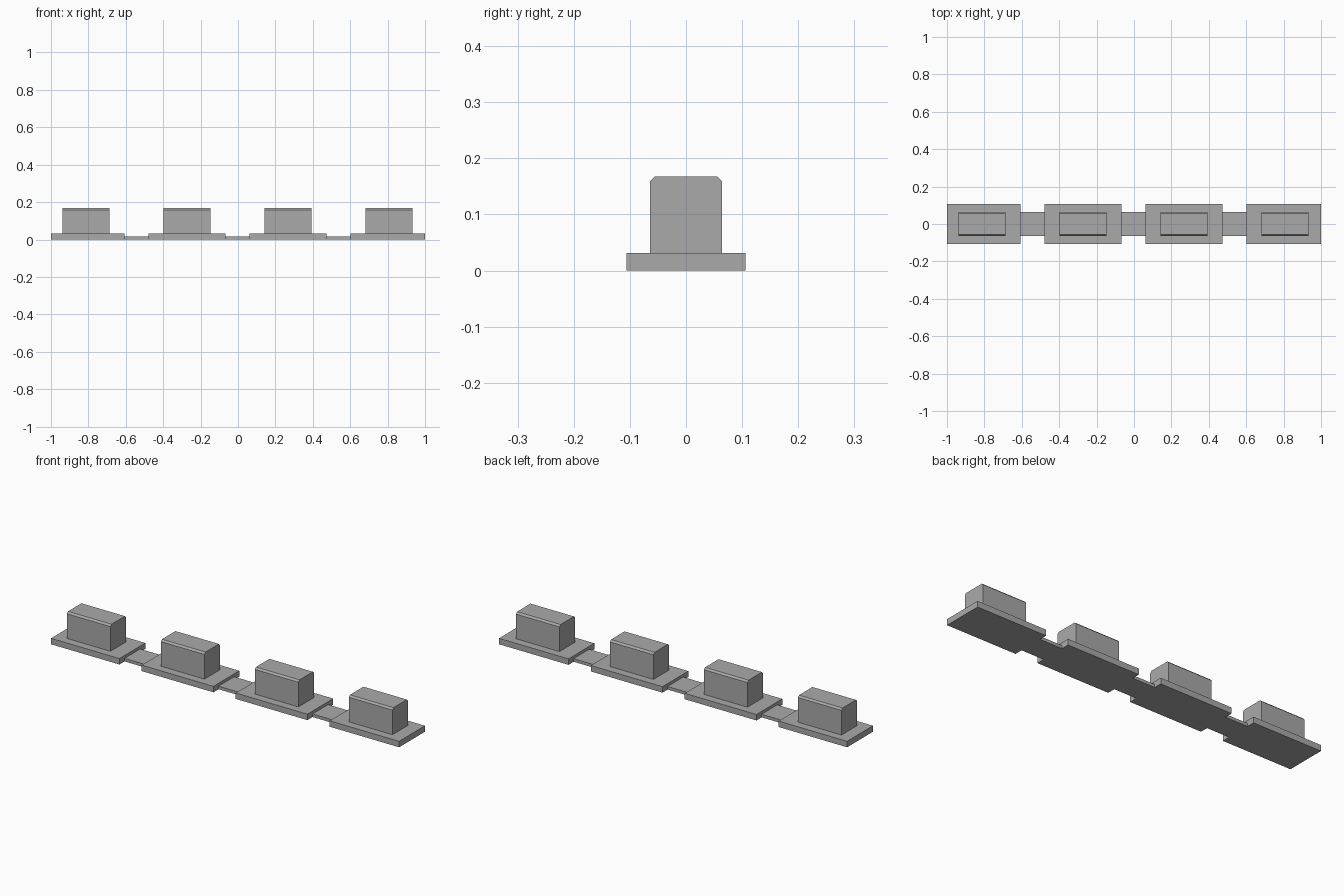
import bpy
import bmesh

cube = bpy.data.objects.get("Cube")
if cube:
    bpy.data.objects.remove(cube, do_unlink=True)

grey = bpy.data.materials.new("plain_grey")
grey.use_nodes = True
colour = (0.4, 0.4, 0.4, 1)
grey.diffuse_color = colour
grey.node_tree.nodes["Principled BSDF"].inputs["Base Color"].default_value = colour


def extrude_along_x(name, profile, x0, x1):
    """Sweep a closed (y, z) profile from x0 to x1."""
    bm = bmesh.new()
    face = bm.faces.new([bm.verts.new((x0, y, z)) for y, z in profile])
    swept = bmesh.ops.extrude_face_region(bm, geom=[face])["geom"]
    verts = [v for v in swept if isinstance(v, bmesh.types.BMVert)]
    bmesh.ops.translate(bm, verts=verts, vec=(x1 - x0, 0, 0))
    bmesh.ops.recalc_face_normals(bm, faces=bm.faces)
    mesh = bpy.data.meshes.new(name)
    bm.to_mesh(mesh)
    bm.free()
    mesh.materials.append(grey)
    obj = bpy.data.objects.new(name, mesh)
    bpy.context.collection.objects.link(obj)


def rectangle(half_width, z0, z1):
    return [(-half_width, z0), (half_width, z0), (half_width, z1), (-half_width, z1)]


PITCH, FIRST = 0.54, -0.813
PLATE_HALF, BLOCK_HALF = 0.206, 0.125
PLATE_TOP, BLOCK_TOP, LINK_TOP = 0.031, 0.168, 0.016
NARROW, WIDE, CHAMFER = 0.064, 0.106, 0.009

# Block section with chamfered long top edges
block_profile = [
    (-NARROW, PLATE_TOP), (NARROW, PLATE_TOP),
    (NARROW, BLOCK_TOP - CHAMFER), (NARROW - CHAMFER, BLOCK_TOP),
    (CHAMFER - NARROW, BLOCK_TOP), (-NARROW, BLOCK_TOP - CHAMFER),
]

for i in range(4):
    x = FIRST + i * PITCH
    # Base plate, trimmed at the two outer ends
    left, right = max(x - PLATE_HALF, -1), min(x + PLATE_HALF, 1)
    extrude_along_x(f"base_plate_{i + 1}", rectangle(WIDE, 0, PLATE_TOP), left, right)
    # Raised block
    extrude_along_x(f"block_{i + 1}", block_profile, x - BLOCK_HALF, x + BLOCK_HALF)
    # Thin link to the next plate
    if i < 3:
        extrude_along_x(f"link_{i + 1}", rectangle(NARROW, 0, LINK_TOP),
                        right, x + PITCH - PLATE_HALF)
